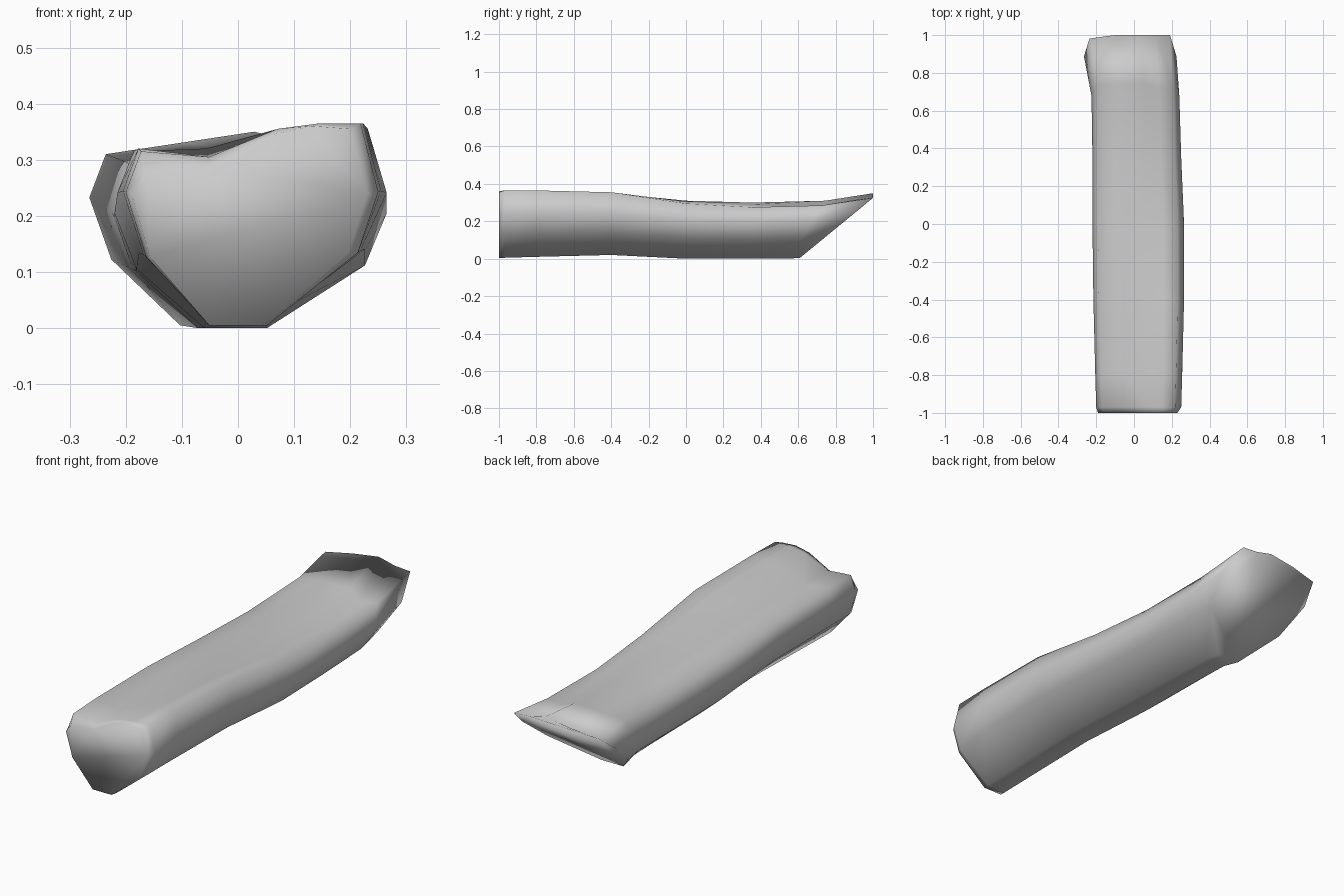
import bpy
import bmesh

cube = bpy.data.objects.get("Cube")
if cube:
    bpy.data.objects.remove(cube)

# Stations along the log: y, shear, right-hand and left-hand x, base z, heights of the top from +x to -x
STATIONS = [
    (-1.0, 0, -.19, .23, .01, (.36, .365, .35, .29, .28)),
    (-.97, 0, -.20, .25, .01, (.37, .37, .36, .31, .32)),
    (-.80, 0, -.205, .255, .015, (.37, .37, .36, .31, .325)),
    (-.40, 0, -.215, .265, .025, (.36, .355, .34, .325, .32)),
    (0, 0, -.22, .265, .005, (.30, .31, .315, .31, .30)),
    (.35, 0, -.22, .25, .005, (.28, .295, .305, .305, .29)),
    (.55, .2, -.225, .24, .005, (.29, .28, .315, .31, .30)),
    (.61, .39, -.265, .225, .01, (.33, .335, .355, .335, .315)),
]
# Lower outline from -x round to +x: fraction of width, fraction of height
LOWER = [(0, .66), (.08, .34), (.33, 0), (.56, 0), (.92, .36), (1, .66)]
TOP = [.93, .77, .6, .33, .06]


def section(bm, station):
    y, shear, low_x, high_x, base, tops = station
    height = max(tops) - base
    points = [(u, base + v * height) for u, v in LOWER]
    points += list(zip(TOP, tops))
    return [bm.verts.new((low_x + u * (high_x - low_x),
                          min(1, y + shear * (z - base) / .32), z))
            for u, z in points]


# Lofted log with a flat front and a slanted back cut
bm = bmesh.new()
rings = [section(bm, s) for s in STATIONS]
count = len(rings[0])
for a, b in zip(rings, rings[1:]):
    for i in range(count):
        j = (i + 1) % count
        bm.faces.new((a[i], a[j], b[j], b[i]))
bm.faces.new(rings[0])
bm.faces.new(rings[-1])
bmesh.ops.recalc_face_normals(bm, faces=bm.faces)

# Drop the base exactly to the ground and smooth the surface
lowest = min(v.co.z for v in bm.verts)
for v in bm.verts:
    v.co.z -= lowest
for f in bm.faces:
    f.smooth = True
mesh = bpy.data.meshes.new("log")
bm.to_mesh(mesh)
bm.free()
log = bpy.data.objects.new("log", mesh)
bpy.context.collection.objects.link(log)

# Plain grey material
grey = bpy.data.materials.new("plain_grey")
grey.use_nodes = True
colour = (.6, .6, .6, 1)
grey.diffuse_color = colour
grey.node_tree.nodes["Principled BSDF"].inputs["Base Color"].default_value = colour
mesh.materials.append(grey)
